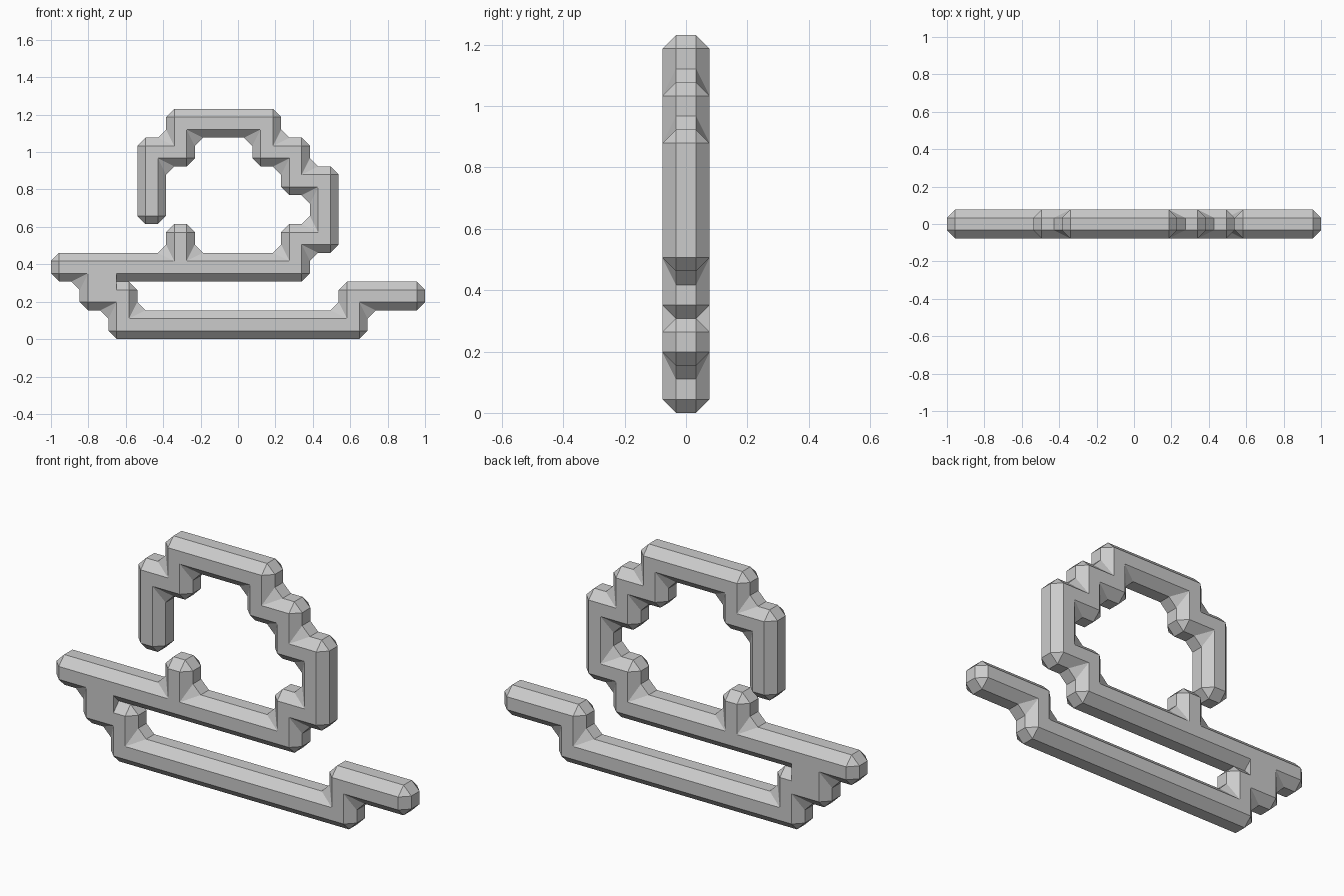
import bpy
import bmesh
from mathutils import Vector

default_cube = bpy.data.objects.get("Cube")
if default_cube:
    bpy.data.objects.remove(default_cube, do_unlink=True)

CELL = 2 / 13          # width of the square bar
HALF = CELL / 2
BEVEL = 0.044
HEADING = {"E": Vector((1, 0)), "N": Vector((0, 1)),
           "W": Vector((-1, 0)), "S": Vector((0, -1))}

# Outline of the bent bar, walked in whole cells from the lower left corner
ROUTE = ("E9 N1 E2 N1 W3 S1 W7 N1 W1 E7 N1 E1 N3 W1 N1 W1 N1 W4 S1 W1 S3 "
         "E1 N2 E1 N1 E2 S1 E1 S1 E1 S1 W1 S1 W3 N1 W1 S1 W4 S1 E1 S1 E1 S1")


def inward(direction):
    return Vector((-direction.y, direction.x))


def outline_corners():
    """Return (position, incoming heading, outgoing heading) for each corner."""
    steps = ROUTE.split()
    here = Vector((2 * CELL - 1, 0))
    corners = []
    for i, step in enumerate(steps):
        going = HEADING[step[0]]
        corners.append((here.copy(), HEADING[steps[i - 1][0]], going))
        here += going * int(step[1:]) * CELL
    return corners


def add_face(bm, verts):
    unique = list(dict.fromkeys(verts))
    if len(unique) > 2:
        bm.faces.new(unique)


def build_side(bm, corners, sign):
    """Flat face, chamfer strips and corner facets of one side; returns its rim."""
    def vert(p, y):
        return bm.verts.new((p.x, sign * y, p.y))

    rings = []
    for p, came, going in corners:
        rim_in_pos, rim_out_pos = p - came * BEVEL, p + going * BEVEL
        rim_in = vert(rim_in_pos, HALF - BEVEL)
        if came.dot(going) < -0.5:      # closed end of the slit
            rim_out = rim_in
            flat_in = vert(rim_in_pos + inward(came) * BEVEL, HALF)
            flat_out = vert(rim_out_pos + inward(going) * BEVEL, HALF)
        else:
            rim_out = vert(rim_out_pos, HALF - BEVEL)
            flat_in = flat_out = vert(
                p + (inward(came) + inward(going)) * BEVEL, HALF)
        rings.append((flat_in, flat_out, rim_in, rim_out))

    for ring, following in zip(rings, rings[1:] + rings[:1]):
        flat_in, flat_out, rim_in, rim_out = ring
        add_face(bm, [flat_in, rim_in, rim_out, flat_out])
        add_face(bm, [flat_out, rim_out, following[2], following[0]])
    add_face(bm, [v for ring in rings for v in ring[:2]])
    return list(dict.fromkeys(v for ring in rings for v in ring[2:]))


# Bent bar: two chamfered sides joined by the rim walls
bm = bmesh.new()
corners = outline_corners()
front = build_side(bm, corners, -1)
back = build_side(bm, corners, 1)
for i in range(len(front)):
    add_face(bm, [front[i - 1], back[i - 1], back[i], front[i]])
bmesh.ops.recalc_face_normals(bm, faces=bm.faces[:])

mesh = bpy.data.meshes.new("bent_bar")
bm.to_mesh(mesh)
bm.free()
bent_bar = bpy.data.objects.new("bent_bar", mesh)
bpy.context.collection.objects.link(bent_bar)

# Plain grey
grey = bpy.data.materials.new("light_grey")
grey.use_nodes = True
color = (0.6, 0.6, 0.6, 1)
grey.diffuse_color = color
grey.node_tree.nodes["Principled BSDF"].inputs["Base Color"].default_value = color
mesh.materials.append(grey)
